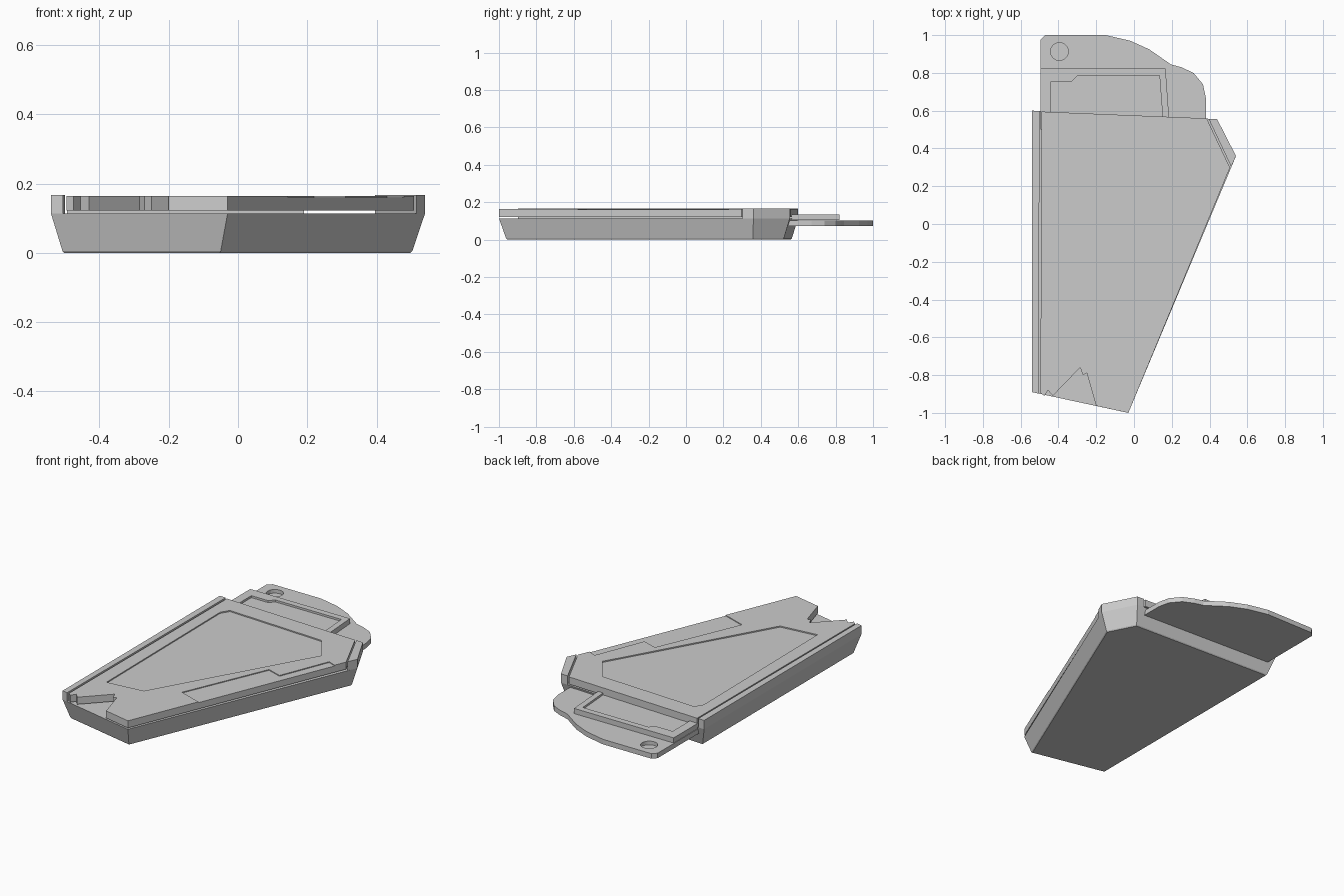
import bpy, bmesh, math
from mathutils import Vector

if "Cube" in bpy.data.objects:
    bpy.data.objects.remove(bpy.data.objects["Cube"])


def inset(pts, d):
    """Offset a counter-clockwise convex outline inwards by d."""
    out, n = [], len(pts)
    for i in range(n):
        a, b, c = (Vector(pts[(i + k) % n]) for k in (-1, 0, 1))
        e, f = (b - a).normalized(), (c - b).normalized()
        n1, n2 = Vector((-e.y, e.x)), Vector((-f.y, f.x))
        m = (n1 + n2).normalized()
        out.append(tuple(b + m * d / m.dot(n1)))
    return out


def loft(name, layers):
    """Solid through stacked outlines given as (points, z)."""
    bm = bmesh.new()
    rings = [[bm.verts.new((x, y, z)) for x, y in pts] for pts, z in layers]
    n = len(rings[0])
    bm.faces.new(rings[0][::-1])
    bm.faces.new(rings[-1])
    for lo, hi in zip(rings, rings[1:]):
        for i in range(n):
            j = (i + 1) % n
            bm.faces.new((lo[i], lo[j], hi[j], hi[i]))
    bmesh.ops.recalc_face_normals(bm, faces=bm.faces)
    me = bpy.data.meshes.new(name)
    bm.to_mesh(me)
    bm.free()
    ob = bpy.data.objects.new(name, me)
    bpy.context.collection.objects.link(ob)
    return ob


def slab(name, pts, z0, z1):
    return loft(name, [(pts, z0), (pts, z1)])


def carve(ob, pts, floor):
    """Cut a recess with the given outline down to the floor height."""
    cutter = slab("cutter", pts, floor, 0.3)
    mod = ob.modifiers.new("recess", 'BOOLEAN')
    mod.operation, mod.solver, mod.object = 'DIFFERENCE', 'EXACT', cutter
    bpy.context.view_layer.objects.active = ob
    bpy.ops.object.modifier_apply(modifier=mod.name)
    bpy.data.objects.remove(cutter)


# Tapered lower case
case = [(-0.54, 0.60), (-0.54, -0.89), (-0.03, -1.0), (0.54, 0.36), (0.44, 0.555)]
loft("lower_case", [(inset(case, 0.038), 0), (inset(case, 0.033), 0.006), (case, 0.114)])

# Rails that rise beside the cover
slab("left_rail", [(-0.54, 0.60), (-0.54, -0.89), (-0.505, -0.898), (-0.500, 0.598)],
     0.114, 0.167)
slab("corner_rail", [(0.395, 0.557), (0.515, 0.302), (0.54, 0.36), (0.44, 0.555)],
     0.114, 0.167)

# Cover with the jagged front notch
cover = slab("cover", [
    (-0.49, 0.595), (-0.495, -0.895), (-0.475, -0.91), (-0.455, -0.88), (-0.43, -0.91),
    (-0.285, -0.76), (-0.27, -0.80), (-0.25, -0.79), (-0.20, -0.963), (-0.03, -1.0),
    (0.508, 0.298), (0.385, 0.559)], 0.122, 0.165)

# Shallow window panel and stepped side relief
carve(cover, [(-0.41, -0.66), (-0.18, -0.635), (0.35, 0.29), (0.24, 0.45),
              (-0.39, 0.48), (-0.42, 0.43)], 0.158)
carve(cover, [(0.0, -0.53), (0.2, -0.6), (0.55, 0.2), (0.43, 0.25),
              (0.31, -0.05), (0.22, -0.02)], 0.160)

# Lower sheet sliding out of the back, with a round recess
sheet = slab("lower_sheet", [
    (-0.495, 0.5), (0.38, 0.5), (0.38, 0.67), (0.365, 0.74), (0.315, 0.80), (0.25, 0.83),
    (0.195, 0.845), (0.08, 0.925), (-0.02, 0.97), (-0.15, 1.0), (-0.47, 1.0),
    (-0.495, 0.975)], 0.072, 0.102)
ring = [(-0.395 + 0.047 * math.cos(a), 0.913 + 0.047 * math.sin(a))
        for a in (math.tau * i / 24 for i in range(24))]
carve(sheet, ring, 0.08)

# Upper sheet with a raised rim
upper = slab("upper_sheet", [(-0.494, 0.5), (0.19, 0.5), (0.167, 0.822), (-0.494, 0.822)],
             0.104, 0.135)
carve(upper, [(-0.44, 0.52), (0.155, 0.52), (0.135, 0.785), (-0.30, 0.785),
              (-0.33, 0.755), (-0.44, 0.755)], 0.123)
